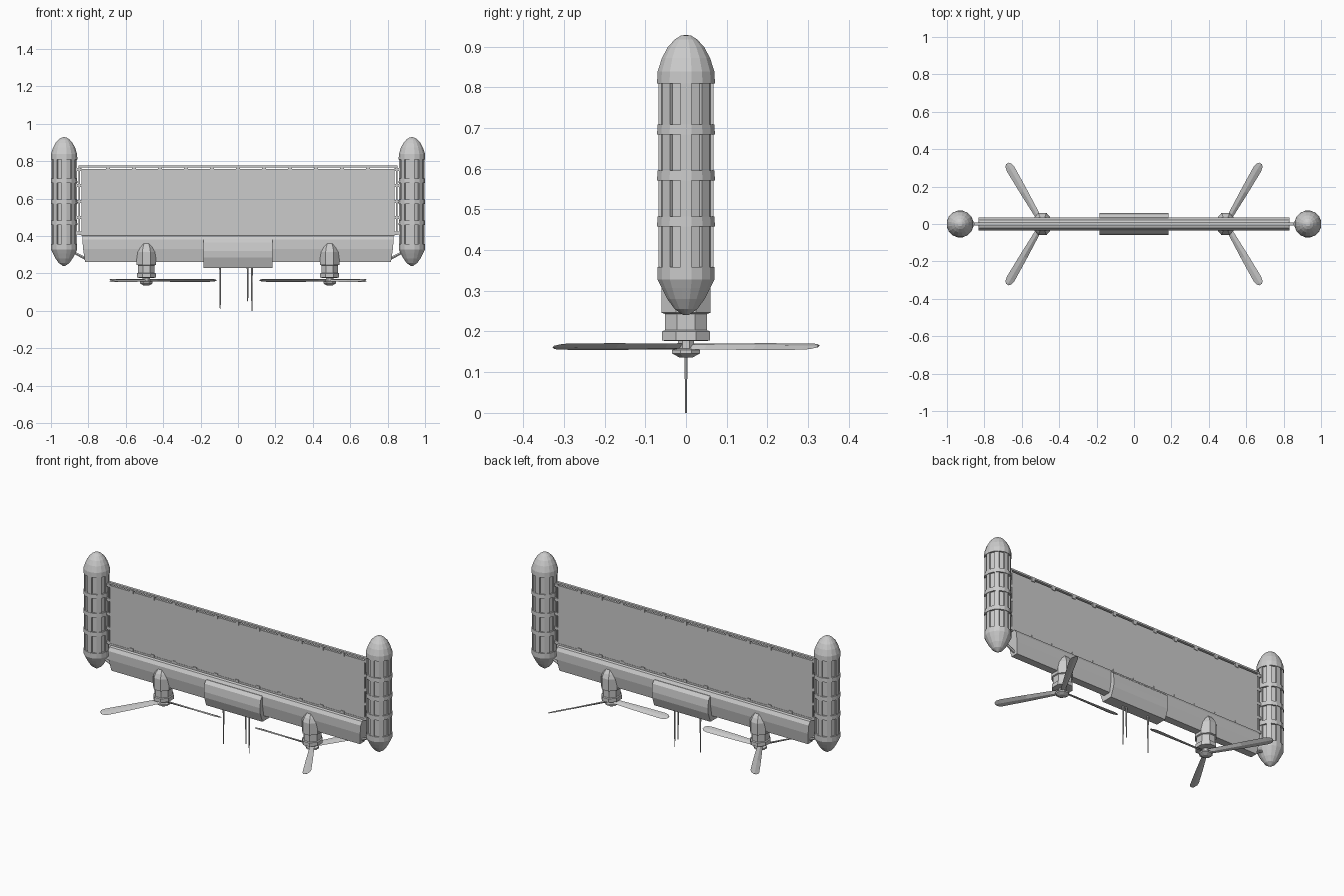
import bpy, math
from mathutils import Matrix, Vector

if "Cube" in bpy.data.objects:
    bpy.data.objects.remove(bpy.data.objects["Cube"])


def mesh_obj(name, verts, faces):
    me = bpy.data.meshes.new(name)
    me.from_pydata([tuple(v) for v in verts], [], faces)
    me.update()
    ob = bpy.data.objects.new(name, me)
    bpy.context.collection.objects.link(ob)
    return ob


def loft(name, rings):
    """Skin equal-length rings of points and cap both ends."""
    n = len(rings[0])
    verts = [p for r in rings for p in r]
    faces = [tuple(reversed(range(n))), tuple(range((len(rings) - 1) * n, len(rings) * n))]
    for i in range(len(rings) - 1):
        for j in range(n):
            k = (j + 1) % n
            faces.append((i * n + j, i * n + k, (i + 1) * n + k, (i + 1) * n + j))
    return mesh_obj(name, verts, faces)


def lathe(name, profile, sides, x, sx=1.0):
    """Faceted vertical body; profile = (flat-to-centre radius, z)."""
    rings = []
    for r, z in profile:
        r /= math.cos(math.pi / sides)
        rings.append([(x + sx * r * math.cos((j + .5) * math.tau / sides),
                       r * math.sin((j + .5) * math.tau / sides), z) for j in range(sides)])
    return loft(name, rings)


def box(name, x0, x1, y0, y1, z0, z1, mat=Matrix()):
    ring = lambda z: [mat @ Vector(p) for p in ((x0, y0, z), (x1, y0, z), (x1, y1, z), (x0, y1, z))]
    return loft(name, [ring(z0), ring(z1)])


def beam(name, section, stations=None):
    """Extrude a half section (y, z, half length) symmetric in y along x."""
    full = section + [(-y, z, h) for y, z, h in reversed(section)]
    return loft(name, [[(s * h, y, z) for y, z, h in full] for s in (-1, 1)])


def rod(name, a, b, r0, r1, sides=6):
    a, b = Vector(a), Vector(b)
    q = (b - a).to_track_quat('Z', 'Y')
    return loft(name, [[p + q @ Vector((r * math.cos(j * math.tau / sides), r * math.sin(j * math.tau / sides), 0))
                        for j in range(sides)] for p, r in ((a, r0), (b, r1))])


# main flat panel with its surrounding rails
box("main_panel", -.838, .838, -.006, .006, .40, .757)
for z in (.771, .409):
    box("long_rail", -.852, .852, -.008, .008, z - .005, z + .005)
for i in range(11):
    x = (i - 5) * .139
    box("top_clip", x - .011, x + .011, -.01, .01, .748, .769)
    box("bottom_clip", x - .011, x + .011, -.01, .01, .407, .422)

# lower beam and central equipment housing
beam("lower_beam", [(.012, .403, .83), (.022, .40, .832), (.034, .38, .832),
                    (.034, .33, .828), (.022, .262, .818)])
beam("central_housing", [(.036, .383, .185), (.052, .365, .185), (.058, .32, .185),
                         (.055, .285, .185), (.034, .23, .185)])

# hanging probes
for x, z in ((-.095, .01), (.052, .05), (.074, 0)):
    rod("probe", (x, 0, z), (x, 0, .24), .0025, .0055)

# tip pod profile with raised bands
bands = [(.328, .358), (.458, .483), (.571, .596), (.684, .708), (.809, .838)]
pod = [(.006, .24), (.028, .255), (.046, .28), (.06, .307)]
for k, (a, b) in enumerate(bands):
    pod += [(.07 if k == 0 else .061, a)] if k == 0 else [(.061, a), (.071, a)]
    pod += [(.07, b), (.061, b)] if k < 4 else [(.07, b)]
pod += [(.059, .872), (.045, .898), (.028, .917), (.012, .927), (.004, .928)]

for s in (-1, 1):
    # tip pod and lengthwise ribs
    cx = s * .93
    lathe("tip_pod", pod, 16, cx)
    for k in range(8):
        m = Matrix.Translation((cx, 0, 0)) @ Matrix.Rotation(k * math.tau / 8, 4, 'Z')
        box("pod_rib", .05, .068, -.013, .013, .34, .82, m)

    # side rail, clips and strut joining panel to pod
    x = s * .848
    box("side_rail", x - .004, x + .004, -.008, .008, .405, .775)
    for z in (.415, .50, .585, .67, .755):
        box("side_clip", s * .855 - .017, s * .855 + .017, -.008, .008, z - .008, z + .008)
    rod("pod_strut", (s * .81, 0, .277), (s * .885, 0, .315), .008, .008)

    # engine nacelle and hub
    ex = s * .49
    lathe("engine_nacelle", [(.045, .176), (.059, .178), (.059, .20), (.052, .203), (.052, .243),
                             (.06, .246), (.06, .315), (.05, .34), (.034, .361)], 8, ex, .86)
    lathe("propeller_hub", [(.016, .136), (.034, .146), (.034, .155), (.02, .158), (.02, .18)], 8, ex)

    # three pitched blades, mirrored between sides
    for k in range(3):
        ang = math.pi / 3 + k * math.tau / 3
        rings = []
        for d, w, t, pitch in ((.012, .015, .005, .5), (.06, .017, .005, .45), (.20, .022, .004, .38),
                               (.34, .025, .003, .32), (.362, .020, .003, .32), (.374, .009, .002, .32)):
            ring = []
            for u, v in ((-w, 0), (0, -t), (w, 0), (0, t)):
                p = Vector((d, u * math.cos(pitch) - v * math.sin(pitch),
                            .163 + u * math.sin(pitch) + v * math.cos(pitch)))
                p = Matrix.Rotation(ang, 3, 'Z') @ p
                ring.append((s * (.49 + p.x), p.y, p.z))
            rings.append(ring)
        loft("propeller_blade", rings)

# consistent outward normals on every part
import bmesh
for ob in bpy.context.collection.objects:
    bm = bmesh.new()
    bm.from_mesh(ob.data)
    bmesh.ops.recalc_face_normals(bm, faces=bm.faces)
    bm.to_mesh(ob.data)
    bm.free()
